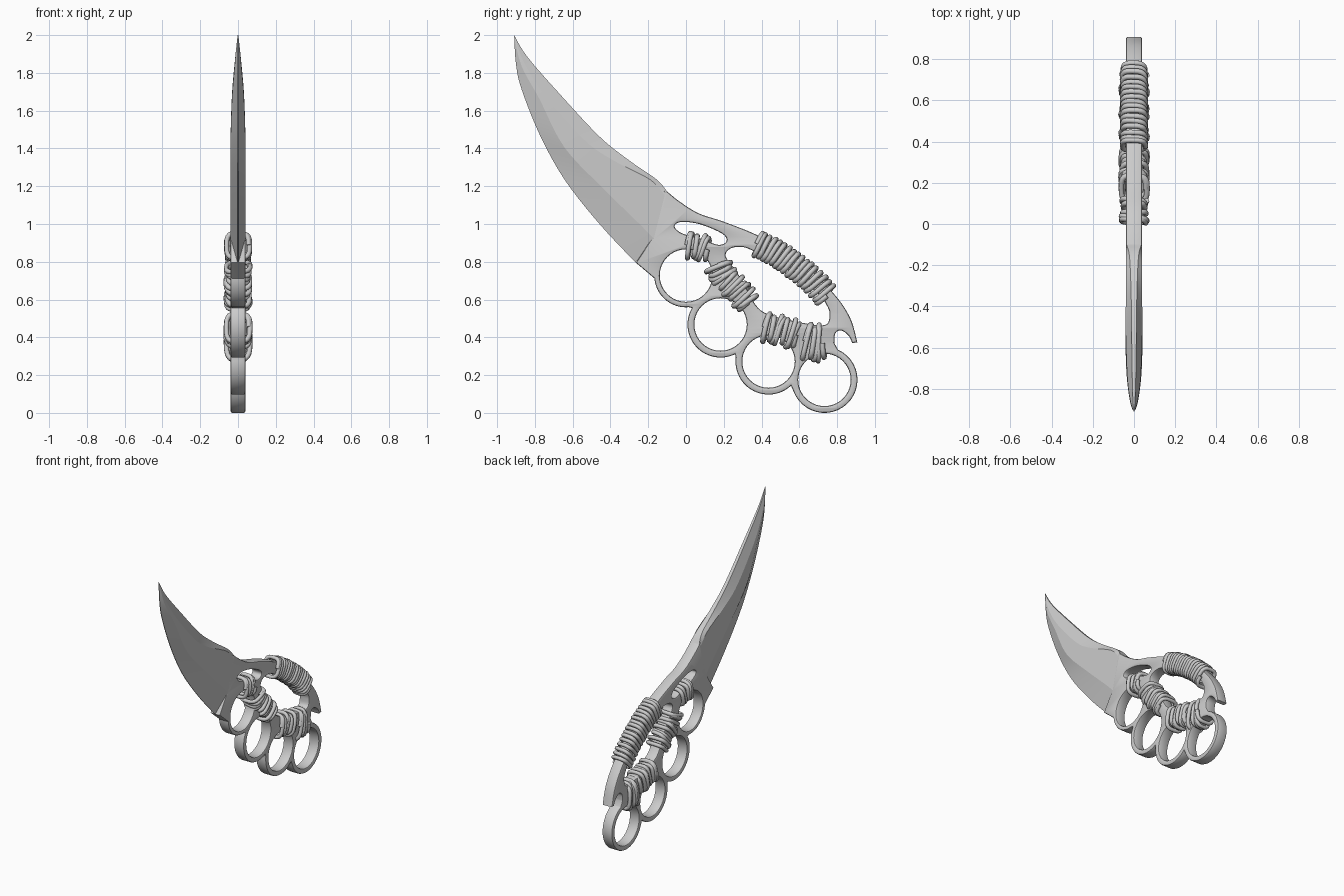
import bpy
import bmesh
from math import sin, cos, pi, radians, copysign
from mathutils import Vector

cube = bpy.data.objects.get("Cube")
if cube:
    bpy.data.objects.remove(cube, do_unlink=True)

HALF = 0.04      # half thickness of the plate
BEVEL = 0.01
CORD = 0.0135    # cord radius

steel = bpy.data.materials.new("plain grey")
steel.use_nodes = True
GREY = (0.6, 0.6, 0.6, 1)
steel.diffuse_color = GREY
for node in steel.node_tree.nodes:
    if node.type == 'BSDF_PRINCIPLED':
        node.inputs["Base Color"].default_value = GREY


def smooth_path(points, steps=6, closed=False):
    """Catmull-Rom curve through tuples of any length."""
    count = len(points)
    pick = (lambda i: points[i % count]) if closed else (
        lambda i: points[max(0, min(count - 1, i))])
    result = []
    for i in range(count if closed else count - 1):
        quad = list(zip(pick(i - 1), pick(i), pick(i + 1), pick(i + 2)))
        for k in range(steps):
            t = k / steps
            result.append(tuple(
                b + 0.5 * t * (c - a + t * (2*a - 5*b + 4*c - d + t * (3*(b - c) + d - a)))
                for a, b, c, d in quad))
    if not closed:
        result.append(tuple(points[-1]))
    return result


def arc(centre, radius, start, end, steps=24):
    angles = [radians(start + (end - start) * k / steps) for k in range(steps + 1)]
    return [(centre[0] + radius * cos(a), centre[1] + radius * sin(a)) for a in angles]


def finish(name, mesh, angle):
    obj = bpy.data.objects.new(name, mesh)
    bpy.context.collection.objects.link(obj)
    mesh.materials.clear()
    mesh.materials.append(steel)
    bpy.ops.object.select_all(action='DESELECT')
    obj.select_set(True)
    bpy.context.view_layer.objects.active = obj
    bpy.ops.object.shade_smooth_by_angle(angle=radians(angle))
    return obj


def curve_mesh(curve):
    """Turn curve data into mesh data."""
    temp = bpy.data.objects.new("temp", curve)
    bpy.context.collection.objects.link(temp)
    graph = bpy.context.evaluated_depsgraph_get()
    mesh = bpy.data.meshes.new_from_object(temp.evaluated_get(graph))
    bpy.data.objects.remove(temp, do_unlink=True)
    bm = bmesh.new()
    bm.from_mesh(mesh)
    bmesh.ops.remove_doubles(bm, verts=bm.verts, dist=0.0001)
    bmesh.ops.recalc_face_normals(bm, faces=bm.faces)
    bm.to_mesh(mesh)
    bm.free()
    return mesh


def add_spline(curve, points, closed):
    spline = curve.splines.new('POLY')
    spline.points.add(len(points) - 1)
    for target, p in zip(spline.points, points):
        target.co = (*p, 1) if len(p) == 3 else (*p, 0, 1)
    spline.use_cyclic_u = closed


# Knuckle rings: centre, outer radius, start and end angle of the outer arc
rings = [((0, 0.727), 0.168, 185, 275),
         ((0.183, 0.468), 0.175, 150, 296),
         ((0.437, 0.272), 0.175, 173, 313),
         ((0.733, 0.175), 0.175, 200, 426)]

# Frame outline: blade root, rings, hook, back of the grip
outline = [(-0.115, 1.185), (-0.18, 0.925), (-0.265, 0.795)]
for ring in rings:
    outline += arc(*ring)
outline += smooth_path([(0.785, 0.37), (0.79, 0.42), (0.82, 0.437),
                        (0.86, 0.41), (0.88, 0.37)], 4)
outline += smooth_path([(0.907, 0.373), (0.868, 0.505), (0.775, 0.64), (0.585, 0.825),
                        (0.39, 0.935), (0.2, 1.012), (0.07, 1.055), (-0.034, 1.119),
                        (-0.115, 1.185)])[:-1]

grip_hole = [(0.21, 0.83), (0.235, 0.87), (0.3, 0.878), (0.37, 0.85), (0.54, 0.755),
             (0.7, 0.63), (0.745, 0.57), (0.76, 0.52), (0.735, 0.465), (0.6, 0.48),
             (0.44, 0.52), (0.37, 0.57), (0.31, 0.68), (0.255, 0.765)]
slot = [(-0.06, 0.985), (-0.03, 1.01), (0.07, 1), (0.19, 0.95), (0.215, 0.91),
        (0.17, 0.89), (0.07, 0.925), (-0.02, 0.95)]

frame = bpy.data.curves.new("frame", 'CURVE')
frame.dimensions = '2D'
frame.fill_mode = 'BOTH'
frame.extrude = HALF - BEVEL
frame.bevel_depth = BEVEL
frame.bevel_resolution = 1
frame.offset = -BEVEL
add_spline(frame, outline, True)
for hole in (grip_hole, slot):
    add_spline(frame, smooth_path(hole, 5, True), True)
for centre, *_ in rings:
    add_spline(frame, arc(centre, 0.139, 0, 360, 40)[:-1], True)
frame_mesh = curve_mesh(frame)
for v in frame_mesh.vertices:
    v.co = v.co.zxy      # stand the flat profile up
finish("knuckle_frame", frame_mesh, 30)

# Blade stations: spine, upper crease, lower ridge, edge, half widths of ridge and spine
tip = (-0.91, 2)
stations = [
    (*tip, *tip, *tip, *tip, 0.002, 0.002),
    (-0.84, 1.885, -0.86, 1.86, -0.872, 1.84, -0.9, 1.845, 0.017, 0.006),
    (-0.67, 1.69, -0.75, 1.685, -0.775, 1.66, -0.87, 1.712, 0.032, 0.01),
    (-0.458, 1.463, -0.54, 1.447, -0.643, 1.405, -0.775, 1.474, 0.04, 0.012),
    (-0.3, 1.336, -0.39, 1.34, -0.43, 1.18, -0.643, 1.235, 0.04, 0.015),
    (-0.156, 1.236, -0.19, 1.235, -0.246, 1, -0.458, 1, 0.04, 0.022),
    (-0.1, 1.172, -0.11, 1.15, -0.167, 0.918, -0.267, 0.796, 0.04, 0.036)]
bm = bmesh.new()
loops = []
for s in smooth_path(stations, 5):
    ridge, spine = s[8], s[9]
    side = [(x, s[2 * i], s[2 * i + 1]) for i, x in enumerate((spine, ridge, ridge, 0.002))]
    other = [(-x, y, z) for x, y, z in reversed(side)]
    loops.append([bm.verts.new(p) for p in side + other])
for a, b in zip(loops, loops[1:]):
    for i in range(len(a)):
        j = (i + 1) % len(a)
        bm.faces.new((a[i], a[j], b[j], b[i]))
bm.faces.new(loops[-1])
bmesh.ops.remove_doubles(bm, verts=bm.verts, dist=0.0005)
bmesh.ops.recalc_face_normals(bm, faces=bm.faces)
blade = bpy.data.meshes.new("blade")
bm.to_mesh(blade)
bm.free()
finish("blade", blade, 12)


def wrap(name, path, turns, half_width, mess):
    """Cord wound round a bar that follows path in the y-z plane."""
    line = [Vector(p) for p in smooth_path(path, 8)]
    per_turn = 22
    total = int(turns * per_turn)
    points = []
    for k in range(total + 1):
        place = k / total * (len(line) - 1)
        i = min(int(place), len(line) - 2)
        along = (line[i + 1] - line[i]).normalized()
        across = Vector((-along.y, along.x))
        a = 2 * pi * k / per_turn
        loose = 1 + mess * sin(a * 0.37)
        c, s = (copysign(abs(f) ** 0.6, f) for f in (cos(a), sin(a)))
        centre = line[i].lerp(line[i + 1], place - i)
        p = centre + across * s * half_width * loose + along * mess * 0.08 * sin(a * 0.71)
        points.append((c * (HALF + CORD) * (1 + 0.6 * mess + mess * sin(a * 0.23)), p.x, p.y))
    cord = bpy.data.curves.new(name, 'CURVE')
    cord.dimensions = '3D'
    cord.bevel_depth = CORD
    cord.bevel_resolution = 2
    cord.use_fill_caps = True
    add_spline(cord, points, False)
    finish(name, curve_mesh(cord), 50)


# Cord wrappings
wrap("grip_wrap", [(0.375, 0.895), (0.47, 0.85), (0.565, 0.785), (0.66, 0.71),
                   (0.745, 0.62)], 17, 0.063, 0.03)
wrap("slot_wrap", [(0.005, 0.888), (0.06, 0.88), (0.115, 0.865)], 5, 0.062, 0.1)
wrap("upper_bar_wrap", [(0.17, 0.78), (0.2, 0.72), (0.27, 0.65), (0.335, 0.58)], 11, 0.063, 0.12)
wrap("lower_bar_wrap", [(0.415, 0.455), (0.5, 0.435), (0.59, 0.41)], 8, 0.07, 0.12)
wrap("end_wrap", [(0.63, 0.38), (0.68, 0.37), (0.725, 0.37)], 5, 0.088, 0.12)
